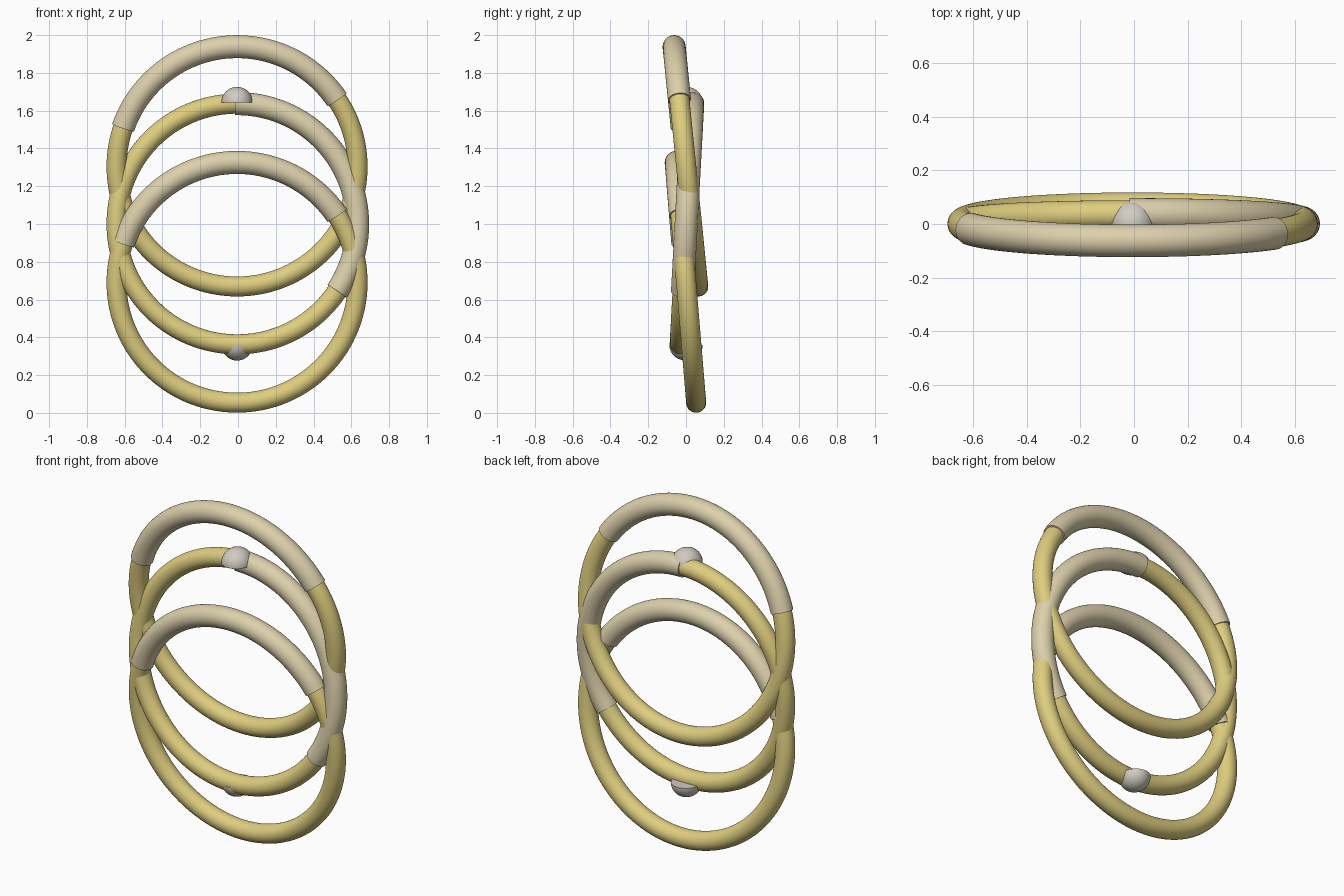
import bpy, bmesh, math
from mathutils import Matrix, Vector

if "Cube" in bpy.data.objects:
    bpy.data.objects.remove(bpy.data.objects["Cube"])

RING_R, TUBE_R, SLEEVE_R = 0.638, 0.053, 0.061
CX = -0.005


def material(name, rgb):
    m = bpy.data.materials.new(name)
    m.diffuse_color = (*rgb, 1)
    m.use_nodes = True
    m.node_tree.nodes["Principled BSDF"].inputs["Base Color"].default_value = m.diffuse_color
    return m


gold = material("gold", (0.73, 0.61, 0.21))
cream = material("cream", (0.72, 0.63, 0.41))
pearl = material("pearl", (0.64, 0.60, 0.54))


def finish(bm, name, mat, matrix):
    bmesh.ops.recalc_face_normals(bm, faces=bm.faces[:])
    mesh = bpy.data.meshes.new(name)
    bm.to_mesh(mesh)
    bm.free()
    mesh.materials.append(mat)
    ob = bpy.data.objects.new(name, mesh)
    bpy.context.collection.objects.link(ob)
    ob.matrix_world = matrix
    bpy.ops.object.select_all(action='DESELECT')
    ob.select_set(True)
    bpy.context.view_layer.objects.active = ob
    bpy.ops.object.shade_smooth_by_angle(angle=math.radians(40))


def hoop(name, mat, radius, matrix, start=0, end=360, sides=32):
    """Round tube along an arc in the xz plane; partial arcs get flat ends."""
    bm = bmesh.new()
    closed = end - start >= 360
    steps = max(8, round((end - start) / 2.5))
    loops = []
    for i in range(steps if closed else steps + 1):
        a = math.radians(start + (end - start) * i / steps)
        out = Vector((math.cos(a), 0, math.sin(a)))
        loops.append([bm.verts.new(out * (RING_R + radius * math.cos(t))
                                   + Vector((0, radius * math.sin(t), 0)))
                      for t in (2 * math.pi * k / sides for k in range(sides))])
    pairs = list(zip(loops, loops[1:])) + ([(loops[-1], loops[0])] if closed else [])
    for p, q in pairs:
        for k in range(sides):
            n = (k + 1) % sides
            bm.faces.new((p[k], p[n], q[n], q[k]))
    if not closed:
        bm.faces.new(loops[0])
        bm.faces.new(loops[-1])
    finish(bm, name, mat, matrix)


def dome(name, z, up):
    """Half ball with a flat base."""
    bm = bmesh.new()
    bmesh.ops.create_uvsphere(bm, u_segments=40, v_segments=24, radius=0.083)
    cut = bmesh.ops.bisect_plane(bm, geom=bm.verts[:] + bm.edges[:] + bm.faces[:],
                                 plane_co=(0, 0, 0), plane_no=(0, 0, -up),
                                 clear_outer=True, dist=1e-5)
    bmesh.ops.holes_fill(bm, edges=[e for e in bm.edges if e.is_boundary])
    bmesh.ops.scale(bm, vec=(1, 1.07, 1), verts=bm.verts[:])
    finish(bm, name, pearl, Matrix.Translation((CX, 0, z)))


# Interlocked rings: name, centre height, lean in degrees, sleeve start and end
for name, z, lean, start, end in (("upper", 1.304, 5.75, 34, 161),
                                  ("middle", 1.0, -3.1, -34, 91),
                                  ("lower", 0.69, 4.75, 34, 161)):
    place = (Matrix.Translation((CX, 0.001, z))
             @ Matrix.Rotation(math.radians(lean), 4, 'X'))
    hoop(name + "_ring", gold, TUBE_R, place)
    hoop(name + "_sleeve", cream, SLEEVE_R, place, start, end)

# Half-ball studs on the middle ring
dome("top_stud", 1.643, 1)
dome("bottom_stud", 0.36, -1)
